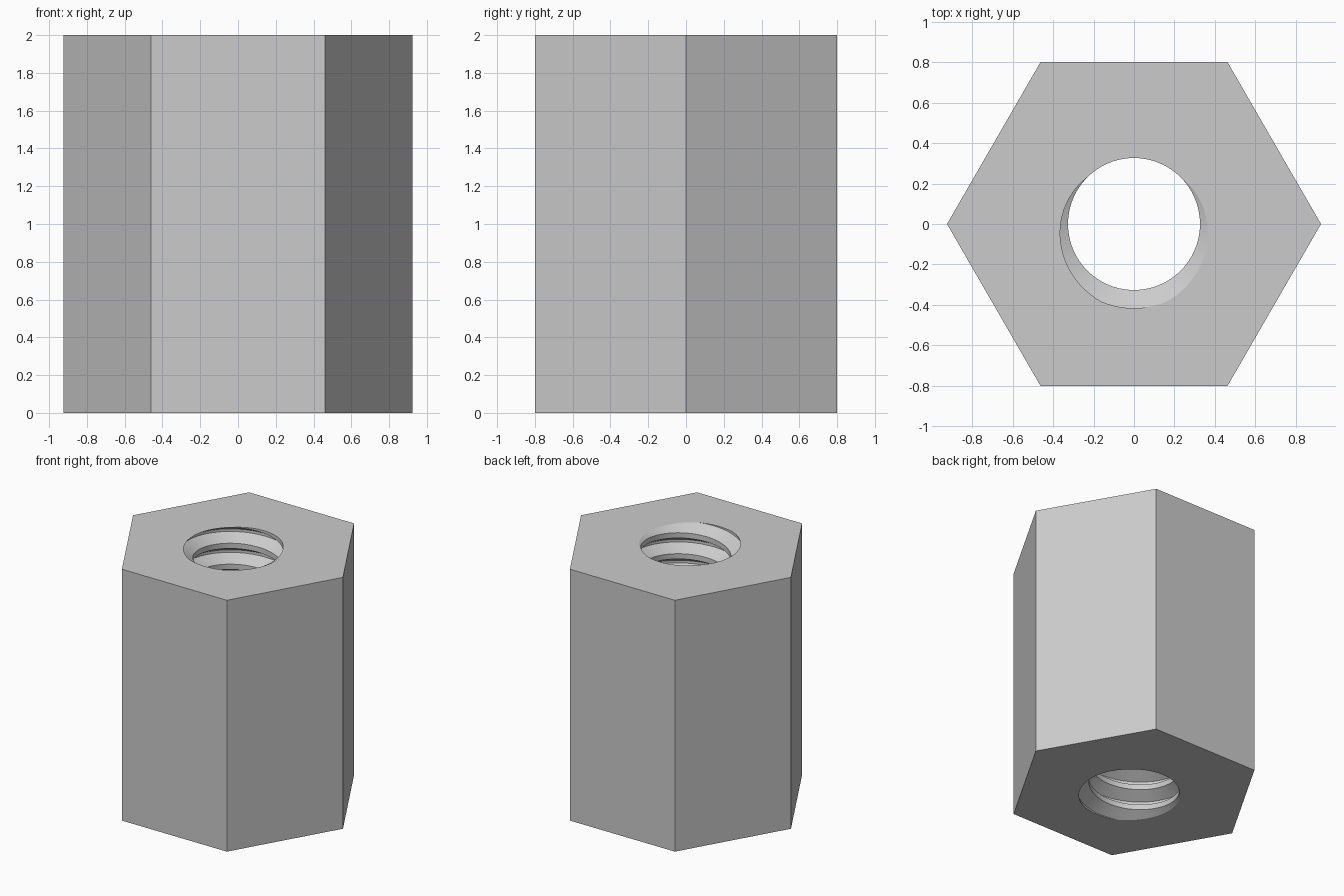
import bpy, bmesh
from math import cos, sin, pi

if "Cube" in bpy.data.objects:
    bpy.data.objects.remove(bpy.data.objects["Cube"], do_unlink=True)

HEIGHT = 2.0
HALF_FLATS = 0.8                  # half the width across flats
TURNS = 12
PITCH = HEIGHT / TURNS
CREST_R, ROOT_R = 0.326, 0.416
SEGMENTS = 96

# Thread profile over one pitch: fraction of the pitch, radius
PROFILE = [(-1 / 8, CREST_R), (1 / 8, CREST_R), (7 / 16, ROOT_R), (9 / 16, ROOT_R)]

bm = bmesh.new()

# Helical bore, running past both ends
columns = []
for j in range(SEGMENTS):
    angle = pi / 2 + 2 * pi * j / SEGMENTS
    columns.append([
        bm.verts.new((r * cos(angle), r * sin(angle),
                      PITCH * (turn + f + j / SEGMENTS)))
        for turn in range(-2, TURNS + 2) for f, r in PROFILE])
step = len(PROFILE)
for j in range(SEGMENTS):
    a = columns[j]
    # the last column joins the first one a full turn higher
    b = columns[j + 1] if j + 1 < SEGMENTS else columns[0][step:]
    for k in range(len(b) - 1):
        bm.faces.new((a[k], b[k], b[k + 1], a[k + 1]))

# Trim the bore flush with both end planes
for z, direction in ((0, -1), (HEIGHT, 1)):
    bmesh.ops.bisect_plane(bm, geom=bm.verts[:] + bm.edges[:] + bm.faces[:], dist=1e-6,
                           plane_co=(0, 0, z), plane_no=(0, 0, direction),
                           clear_outer=True)

# Hexagonal outline and end faces around the openings
corner_r = HALF_FLATS / cos(pi / 6)
rings = []
for z in (0, HEIGHT):
    rim = [e for e in bm.edges if e.is_boundary
           and all(abs(v.co.z - z) < 1e-4 for v in e.verts)]
    ring = [bm.verts.new((corner_r * cos(i * pi / 3), corner_r * sin(i * pi / 3), z))
            for i in range(6)]
    outline = [bm.edges.new((ring[i - 1], ring[i])) for i in range(6)]
    bmesh.ops.triangle_fill(bm, edges=rim + outline, use_beauty=True,
                            normal=(0, 0, 1 if z else -1))
    rings.append(ring)

# Six flat sides
low, high = rings
for i in range(6):
    bm.faces.new((low[i - 1], low[i], high[i], high[i - 1]))

bmesh.ops.recalc_face_normals(bm, faces=bm.faces[:])
mesh = bpy.data.meshes.new("threaded_hex_spacer")
bm.to_mesh(mesh)
bm.free()

spacer = bpy.data.objects.new("threaded_hex_spacer", mesh)
bpy.context.collection.objects.link(spacer)

# Plain grey metal
grey = bpy.data.materials.new("light_grey")
grey.use_nodes = True
colour = (0.6, 0.6, 0.6, 1)
grey.diffuse_color = colour
grey.node_tree.nodes["Principled BSDF"].inputs["Base Color"].default_value = colour
mesh.materials.append(grey)

# Smooth round the bore, sharp at thread and hexagon edges
bpy.ops.object.select_all(action="DESELECT")
spacer.select_set(True)
bpy.context.view_layer.objects.active = spacer
bpy.ops.object.shade_smooth_by_angle(angle=pi / 9)
